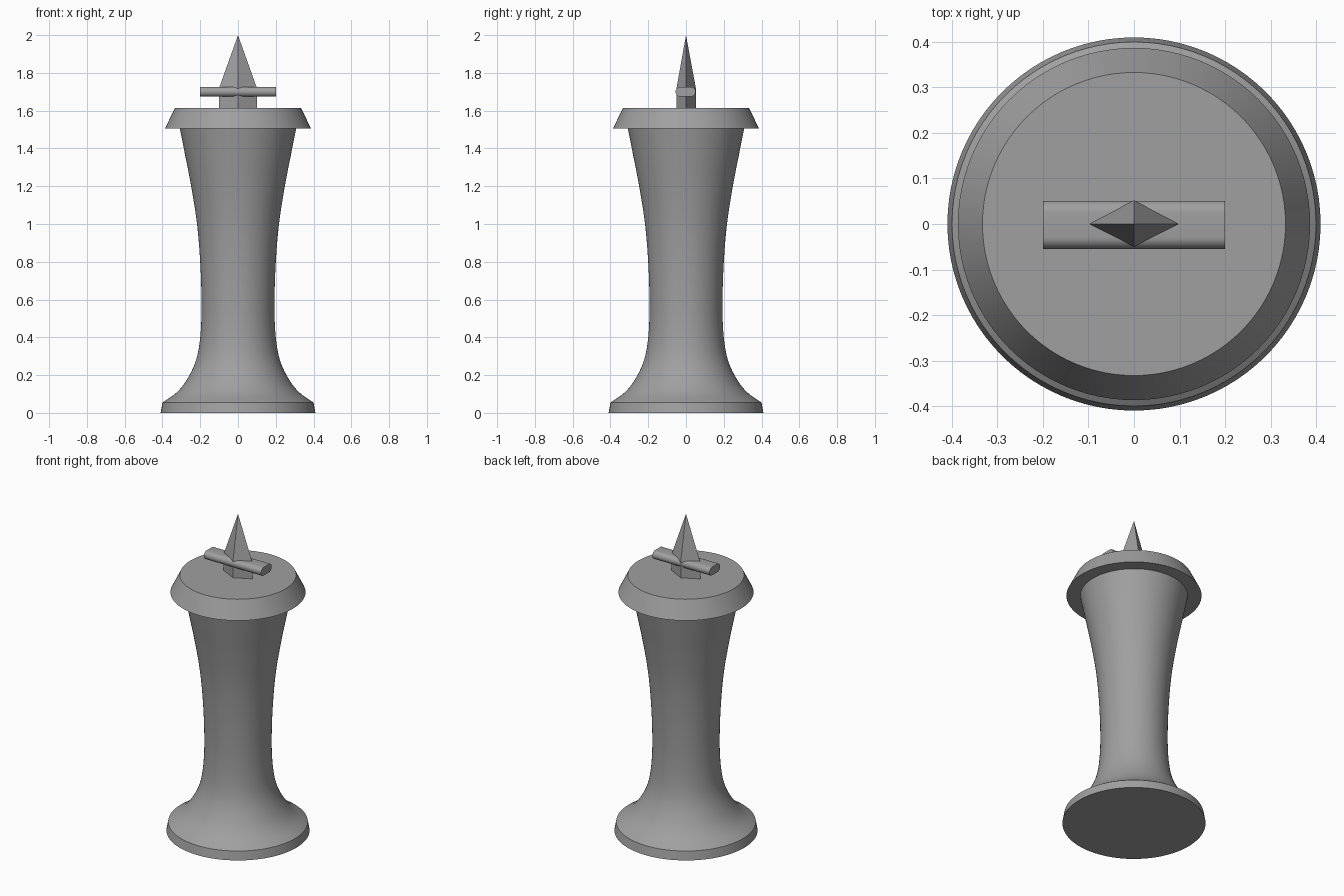
import bpy, bmesh, math
from mathutils import Vector

if "Cube" in bpy.data.objects:
    bpy.data.objects.remove(bpy.data.objects["Cube"])

stone = bpy.data.materials.new("grey stone")
stone.diffuse_color = (0.35, 0.35, 0.35, 1)
stone.use_nodes = True
stone.node_tree.nodes["Principled BSDF"].inputs["Base Color"].default_value = stone.diffuse_color


def finish(name, bm, angle=None):
    bmesh.ops.recalc_face_normals(bm, faces=bm.faces)
    me = bpy.data.meshes.new(name)
    bm.to_mesh(me)
    bm.free()
    me.materials.append(stone)
    ob = bpy.data.objects.new(name, me)
    bpy.context.collection.objects.link(ob)
    if angle:
        bpy.ops.object.select_all(action='DESELECT')
        ob.select_set(True)
        bpy.context.view_layer.objects.active = ob
        bpy.ops.object.shade_smooth_by_angle(angle=math.radians(angle))
    return ob


def lathe(name, profile, sides=96):
    """Turn (radius, height) points into a closed round solid."""
    bm = bmesh.new()
    rings = [[bm.verts.new((r * math.cos(2 * math.pi * i / sides),
                            r * math.sin(2 * math.pi * i / sides), z))
              for i in range(sides)] for r, z in profile]
    for a, b in zip(rings, rings[1:]):
        for i in range(sides):
            j = (i + 1) % sides
            bm.faces.new((a[i], a[j], b[j], b[i]))
    bm.faces.new(rings[0])
    bm.faces.new(rings[-1])
    return finish(name, bm, 30)


def smooth_curve(pts, steps=5):
    """Catmull-Rom curve through the points."""
    p = [Vector(q) for q in pts]
    p = [2 * p[0] - p[1]] + p + [2 * p[-1] - p[-2]]
    out = []
    for a, b, c, d in zip(p, p[1:], p[2:], p[3:]):
        for s in range(steps):
            t = s / steps
            out.append(0.5 * (2 * b + (c - a) * t + (2 * a - 5 * b + 4 * c - d) * t ** 2
                              + (3 * b - a - 3 * c + d) * t ** 3))
    return [tuple(v) for v in out] + [tuple(pts[-1])]


# Round foot and waisted column
waist = smooth_curve([(0.40, 0.055), (0.325, 0.108), (0.268, 0.18), (0.222, 0.28),
                      (0.200, 0.40), (0.193, 0.56), (0.199, 0.78), (0.217, 1.0),
                      (0.248, 1.2), (0.283, 1.38), (0.309, 1.51)])
lathe("column", [(0.41, 0.0)] + waist)

# Sloping cap
lathe("cap", [(0.387, 1.505), (0.333, 1.615)])

# Diamond-section blade with a pointed tip
bm = bmesh.new()
diamond = [(0.1, 0), (0, 0.052), (-0.1, 0), (0, -0.05)]
low = [bm.verts.new((x, y, 1.61)) for x, y in diamond]
mid = [bm.verts.new((x, y, 1.72)) for x, y in diamond]
tip = bm.verts.new((0, 0, 2.0))
bm.faces.new(low)
for i in range(4):
    j = (i + 1) % 4
    bm.faces.new((low[i], low[j], mid[j], mid[i]))
    bm.faces.new((mid[i], mid[j], tip))
finish("blade", bm)

# Crossguard: flattened bar with rounded front and back edges
bm = bmesh.new()
section = []
for side in (1, -1):
    for k in range(13):
        a = math.pi * (k / 12 - 0.5)
        section.append((side * (0.027 + 0.026 * math.cos(a)) - 0.002,
                        1.70 + side * 0.026 * math.sin(a)))
left, right = ([bm.verts.new((x, y, z)) for y, z in section] for x in (-0.2, 0.2))
n = len(section)
for i in range(n):
    j = (i + 1) % n
    bm.faces.new((left[i], left[j], right[j], right[i]))
bm.faces.new(left)
bm.faces.new(right)
finish("crossguard", bm, 40)
